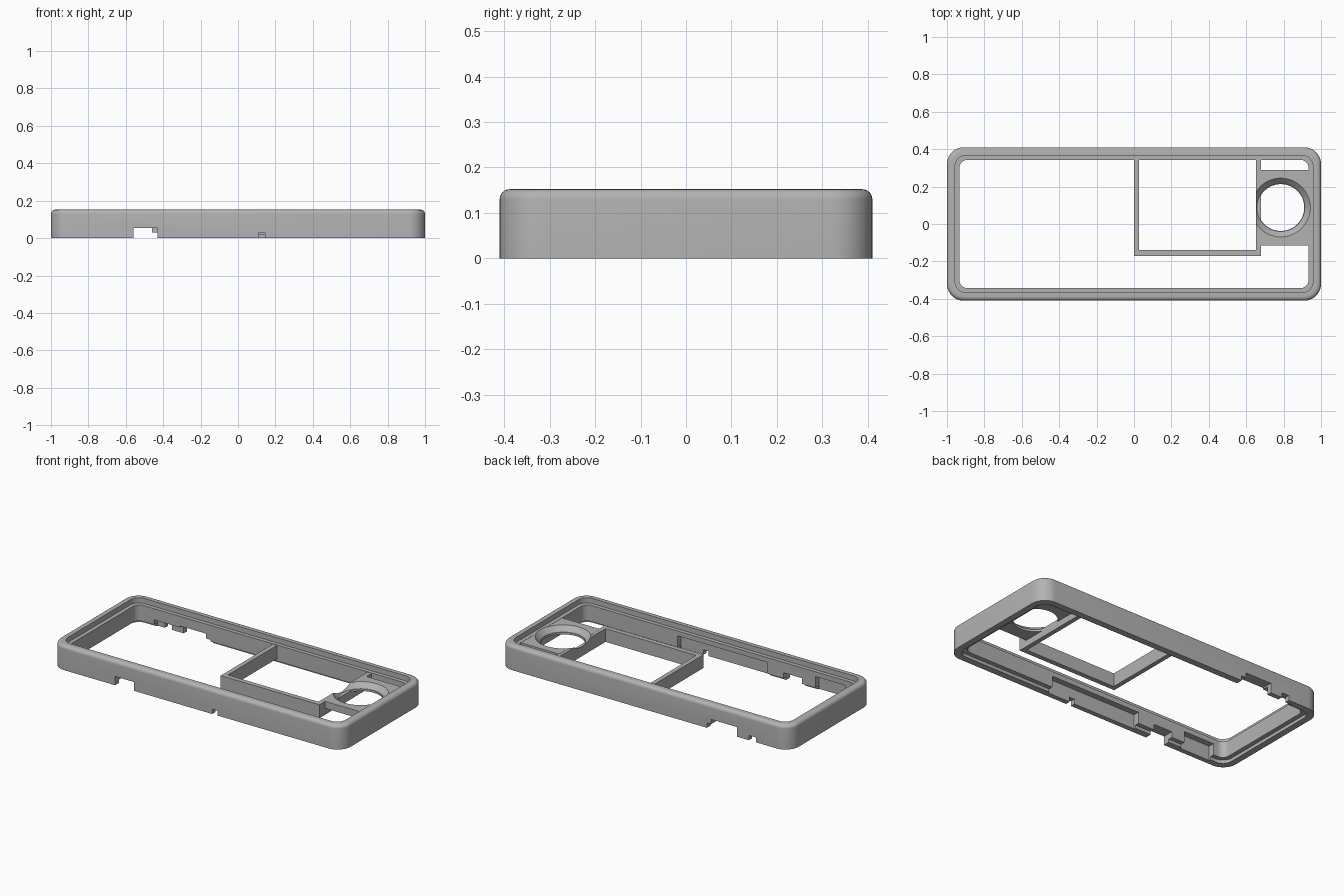
import bpy
import bmesh
from math import cos, sin, pi, radians

default = bpy.data.objects.get("Cube")
if default:
    bpy.data.objects.remove(default, do_unlink=True)

GREY = (0.45, 0.45, 0.45, 1)
grey = bpy.data.materials.new("grey plastic")
grey.use_nodes = True
grey.diffuse_color = GREY
grey.node_tree.nodes["Principled BSDF"].inputs["Base Color"].default_value = GREY


def finish(name, bm):
    bmesh.ops.recalc_face_normals(bm, faces=bm.faces[:])
    mesh = bpy.data.meshes.new(name)
    bm.to_mesh(mesh)
    bm.free()
    mesh.materials.append(grey)
    obj = bpy.data.objects.new(name, mesh)
    bpy.context.collection.objects.link(obj)
    return obj


def box(name, x0, x1, y0, y1, z0, z1):
    bm = bmesh.new()
    bmesh.ops.create_cube(bm, size=1)
    for v in bm.verts:
        v.co.x = x0 if v.co.x < 0 else x1
        v.co.y = y0 if v.co.y < 0 else y1
        v.co.z = z0 if v.co.z < 0 else z1
    return finish(name, bm)


def cone(name, x, y, z0, z1, r0, r1):
    bm = bmesh.new()
    bmesh.ops.create_cone(bm, cap_ends=True, segments=64, radius1=r0, radius2=r1, depth=z1 - z0)
    bmesh.ops.translate(bm, verts=bm.verts[:], vec=(x, y, (z0 + z1) / 2))
    return finish(name, bm)


def cut(obj, cutter):
    cutter.hide_render = True
    mod = obj.modifiers.new("cut", 'BOOLEAN')
    mod.operation = 'DIFFERENCE'
    mod.solver = 'EXACT'
    mod.object = cutter
    bpy.context.view_layer.objects.active = obj
    bpy.ops.object.modifier_apply(modifier=mod.name)
    bpy.data.objects.remove(cutter, do_unlink=True)


def rounded_loop(bm, half_x, half_y, r, z, steps=10):
    verts = []
    corners = ((1, 1), (-1, 1), (-1, -1), (1, -1))
    for q, (sx, sy) in enumerate(corners):
        for i in range(steps + 1):
            a = (q + i / steps) * pi / 2
            verts.append(bm.verts.new((sx * (half_x - r) + r * cos(a),
                                       sy * (half_y - r) + r * sin(a), z)))
    return verts


# Frame: a wall section swept round nested rounded rectangles (inset, z)
TOP, LEDGE, FILLET = 0.152, 0.12, 0.022
section = [(0, 0)]
for i in range(7):
    a = i / 6 * pi / 2
    section.append((FILLET * (1 - cos(a)), TOP - FILLET * (1 - sin(a))))
section += [(0.043, TOP), (0.043, LEDGE), (0.067, LEDGE), (0.067, 0.02), (0.04, 0.02), (0.04, 0)]
bm = bmesh.new()
loops = [rounded_loop(bm, 1 - d, 0.41 - d, max(0.09 - 0.7 * d, 0.04), z) for d, z in section]
for a, b in zip(loops, loops[1:] + loops[:1]):
    for i in range(len(a)):
        j = (i + 1) % len(a)
        bm.faces.new((a[i], a[j], b[j], b[i]))
frame = finish("outer_frame", bm)

# Recesses inside the long walls, then notches through them
for x0, x1, h in ((-0.32, 0.3, 0.09), (-0.86, -0.65, 0.09)):
    cut(frame, box("front_recess", x0, x1, -0.38, -0.3, -0.1, h))
cut(frame, box("back_recess", -0.82, -0.64, 0.3, 0.38, -0.1, 0.05))
for x0, x1, h in ((-0.56, -0.43, 0.055), (0.11, 0.145, 0.03)):
    cut(frame, box("front_notch", x0, x1, -0.5, -0.3, -0.1, h))
for x0, x1, h in ((-0.47, -0.43, 0.03), (-0.64, -0.46, 0.06), (-0.77, -0.72, 0.03)):
    cut(frame, box("back_notch", x0, x1, 0.3, 0.5, -0.1, h))

# Display bracket
left_bar = box("bracket_inner_bar", 0, 0.028, -0.15, 0.36, 0.035, LEDGE - 0.002)
front_bar = box("bracket_front_bar", 0, 0.68, -0.17, -0.14, 0.035, LEDGE - 0.002)
right_bar = box("bracket_outer_bar", 0.652, 0.68, -0.15, 0.36, 0.035, LEDGE - 0.002)

# Dial plate with a countersunk hole
plate = box("dial_plate", 0.67, 0.94, -0.115, 0.29, 0.075, LEDGE - 0.001)
DIAL = (0.785, 0.088)
cut(plate, cone("dial_hole", *DIAL, 0, 0.3, 0.125, 0.125))
for part in (plate, right_bar, frame):
    cut(part, cone("countersink", *DIAL, 0.088, 0.122, 0.128, 0.16))

# Smooth the curved faces, keep the edges crisp
bpy.ops.object.select_all(action='DESELECT')
for part in (frame, plate):
    part.select_set(True)
bpy.context.view_layer.objects.active = frame
bpy.ops.object.shade_smooth_by_angle(angle=radians(30))
